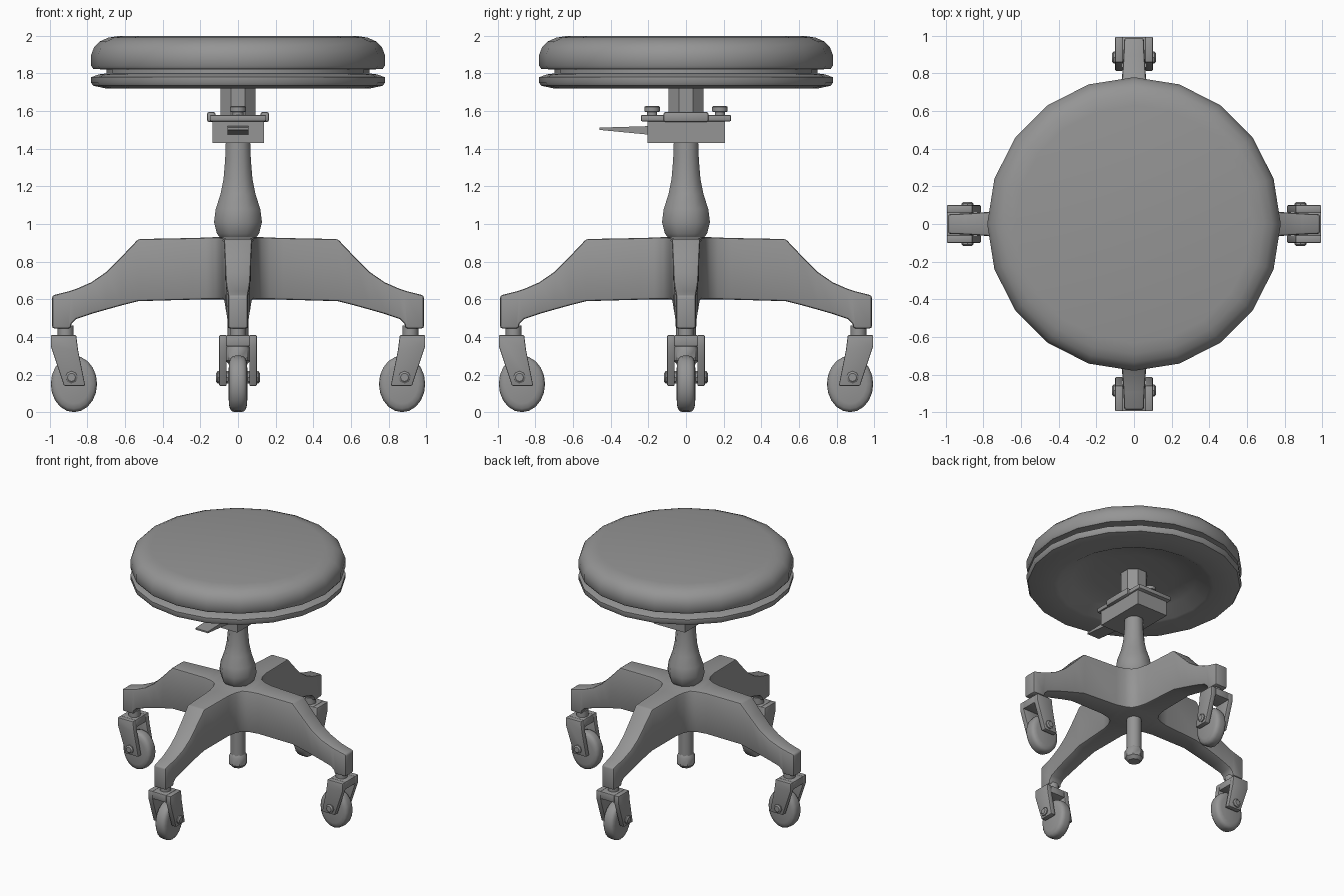
import bpy, bmesh, math
from mathutils import Matrix

cube = bpy.data.objects.get("Cube")
if cube:
    bpy.data.objects.remove(cube, do_unlink=True)

grey = bpy.data.materials.new("plain grey")
grey.use_nodes = True
GREY = (0.3, 0.3, 0.3, 1)
grey.diffuse_color = GREY
grey.node_tree.nodes["Principled BSDF"].inputs["Base Color"].default_value = GREY


def finish(name, bm, matrix=Matrix(), bevel=0.0, smooth=40):
    """Weld, bevel sharp edges, place and shade one part."""
    bmesh.ops.remove_doubles(bm, verts=bm.verts, dist=0.0005)
    bmesh.ops.recalc_face_normals(bm, faces=bm.faces)
    if bevel:
        sharp = [e for e in bm.edges if len(e.link_faces) == 2
                 and e.calc_face_angle(0) > math.radians(40)]
        bmesh.ops.bevel(bm, geom=sharp, offset=bevel, segments=2,
                        profile=0.5, affect='EDGES', clamp_overlap=True)
    bm.transform(matrix)
    bmesh.ops.recalc_face_normals(bm, faces=bm.faces)
    mesh = bpy.data.meshes.new(name)
    bm.to_mesh(mesh)
    bm.free()
    mesh.materials.append(grey)
    ob = bpy.data.objects.new(name, mesh)
    bpy.context.collection.objects.link(ob)
    bpy.ops.object.select_all(action='DESELECT')
    ob.select_set(True)
    bpy.context.view_layer.objects.active = ob
    bpy.ops.object.shade_smooth_by_angle(angle=math.radians(smooth))
    return ob


def lathe(name, profile, sides, matrix=Matrix(), smooth=40):
    """Turn (radius, height) points around z."""
    bm = bmesh.new()
    rings = []
    for r, z in profile:
        rings.append([bm.verts.new((r * math.cos(math.tau * i / sides),
                                    r * math.sin(math.tau * i / sides), z))
                      for i in range(sides)])
    for low, high in zip(rings, rings[1:]):
        for i in range(sides):
            j = (i + 1) % sides
            bm.faces.new((low[i], low[j], high[j], high[i]))
    return finish(name, bm, matrix, 0, smooth)


def add_prism(bm, outline, y0, y1):
    """Extrude an xz outline from y0 to y1."""
    a = [bm.verts.new((x, y0, z)) for x, z in outline]
    b = [bm.verts.new((x, y1, z)) for x, z in outline]
    bm.faces.new(a)
    bm.faces.new(b[::-1])
    for i in range(len(a)):
        j = (i + 1) % len(a)
        bm.faces.new((a[i], b[i], b[j], a[j]))


def box(name, x0, x1, y0, y1, z0, z1, bevel=0.0):
    bm = bmesh.new()
    add_prism(bm, [(x0, z0), (x1, z0), (x1, z1), (x0, z1)], y0, y1)
    return finish(name, bm, bevel=bevel)


# Seat: cushion over a dished board with a groove between them
lathe("cushion", [(0, 1.82), (0.7, 1.82), (0.77, 1.825), (0.78, 1.84), (0.78, 1.9),
                  (0.765, 1.94), (0.735, 1.97), (0.69, 1.99), (0.63, 2), (0, 2)], 20)
lathe("seat_board", [(0, 1.81), (0.3, 1.805), (0.45, 1.78), (0.55, 1.725), (0.58, 1.72),
                     (0.7, 1.72), (0.77, 1.735), (0.78, 1.75), (0.78, 1.78),
                     (0.74, 1.795), (0.7, 1.8), (0.7, 1.825)], 20)

# Height mechanism under the seat
turn = Matrix.Rotation(math.pi / 8, 4, 'Z')
lathe("seat_post", [(0, 1.5), (0.1, 1.5), (0.1, 1.82), (0, 1.82)], 8, turn)
box("mechanism_box", -0.135, 0.138, -0.205, 0.208, 1.43, 1.55)
box("mechanism_plate", -0.15, 0.15, -0.24, 0.24, 1.545, 1.58, 0.008)
for side, x in (("right", -0.142), ("left", 0.142)):
    box(side + "_plate_lip", x - 0.023, x + 0.023, -0.12, 0.12, 1.542, 1.595, 0.012)
for end, y in (("front", -0.18), ("back", 0.18)):
    lathe(end + "_bolt", [(0, 1.57), (0.028, 1.57), (0.028, 1.595), (0.043, 1.597),
                          (0.043, 1.622), (0.035, 1.628), (0, 1.628)], 10,
          Matrix.Translation((0, y, 0)))

# Lever: thin blade tapering toward the front
bm = bmesh.new()
add_prism(bm, [(-0.46, 1.5), (-0.2, 1.475), (-0.2, 1.52), (-0.46, 1.512)], -0.055, 0.055)
finish("height_lever", bm, Matrix.Rotation(math.pi / 2, 4, 'Z'))

# Turned column and the lower post with its knob
lathe("column", [(0, 0.9), (0.09, 0.91), (0.122, 0.95), (0.138, 1.01), (0.128, 1.08),
                 (0.1, 1.16), (0.083, 1.24), (0.074, 1.34), (0.07, 1.44), (0, 1.44)],
      8, turn, 60)
lathe("lower_post", [(0, 0.34), (0.055, 0.34), (0.055, 0.62), (0, 0.62)], 10)
lathe("post_knob", [(0, 0.25), (0.045, 0.25), (0.068, 0.275), (0.068, 0.335),
                    (0.052, 0.36), (0, 0.36)], 8)

# Four-armed base: one arm swept through stations, repeated around the centre
# station: distance, half width, bottom, top
stations = [(0, 0, 0.6, 0.93), (0.125, 0.125, 0.6, 0.93), (0.17, 0.102, 0.6, 0.928),
            (0.24, 0.086, 0.598, 0.926), (0.53, 0.075, 0.59, 0.92),
            (0.62, 0.07, 0.567, 0.825), (0.7, 0.067, 0.545, 0.745),
            (0.78, 0.063, 0.522, 0.69), (0.86, 0.058, 0.495, 0.655),
            (0.885, 0.056, 0.47, 0.647), (0.89, 0.056, 0.445, 0.645),
            (0.988, 0.052, 0.445, 0.62)]
bm = bmesh.new()
for k in range(4):
    rot = Matrix.Rotation(k * math.pi / 2, 4, 'Z')
    rows = []
    for d, w, low, high in stations:
        corners = [(d, -w, low), (d, w, low), (d, w, high), (d, -w, high)]
        if w == 0:
            corners = [corners[0], corners[0], corners[2], corners[2]]
        rows.append([bm.verts.new(rot @ Matrix.Translation(c).translation)
                     for c in corners])
    for n, (a, b) in enumerate(zip(rows, rows[1:])):
        for i in range(4):
            j = (i + 1) % 4
            # the walls between neighbouring arms at the hub stay open
            if n == 0 and i in (1, 3):
                continue
            bm.faces.new((a[i], a[j], b[j], b[i]))
    bm.faces.new(rows[-1])
finish("base_arms", bm, bevel=0.012)

# Casters
cheek = [(0.995, 0.41), (0.995, 0.35), (0.975, 0.29), (0.925, 0.14),
         (0.812, 0.14), (0.85, 0.33), (0.86, 0.41)]
bridge = [(0.86, 0.41), (0.995, 0.41), (0.995, 0.35), (0.855, 0.35)]
lay = Matrix.Rotation(math.pi / 2, 4, 'X')
for k, where in enumerate(("left", "back", "right", "front")):
    rot = Matrix.Rotation(k * math.pi / 2, 4, 'Z')
    lathe(where + "_caster_stem", [(0, 0.4), (0.043, 0.4), (0.043, 0.46), (0, 0.46)], 10,
          rot @ Matrix.Translation((0.916, 0, 0)))
    bm = bmesh.new()
    add_prism(bm, cheek, -0.1, -0.06)
    add_prism(bm, cheek, 0.06, 0.1)
    add_prism(bm, bridge, -0.062, 0.062)
    finish(where + "_caster_fork", bm, rot, bevel=0.006)
    lathe(where + "_caster_axle", [(0, -0.117), (0.022, -0.117), (0.033, -0.108),
                                   (0.033, 0.108), (0.022, 0.117), (0, 0.117)], 8,
          rot @ Matrix.Translation((0.885, 0, 0.185)) @ lay)
    # wheel is slightly taller than it is long
    oval = Matrix.Diagonal((0.123, 1, 0.15, 1))
    lathe(where + "_wheel", [(0, -0.05), (0.7, -0.049), (0.88, -0.043), (0.97, -0.032),
                             (1, -0.015), (1, 0.015), (0.97, 0.032), (0.88, 0.043),
                             (0.7, 0.049), (0, 0.05)], 20,
          rot @ Matrix.Translation((0.872, 0, 0.15)) @ oval @ lay, 60)
